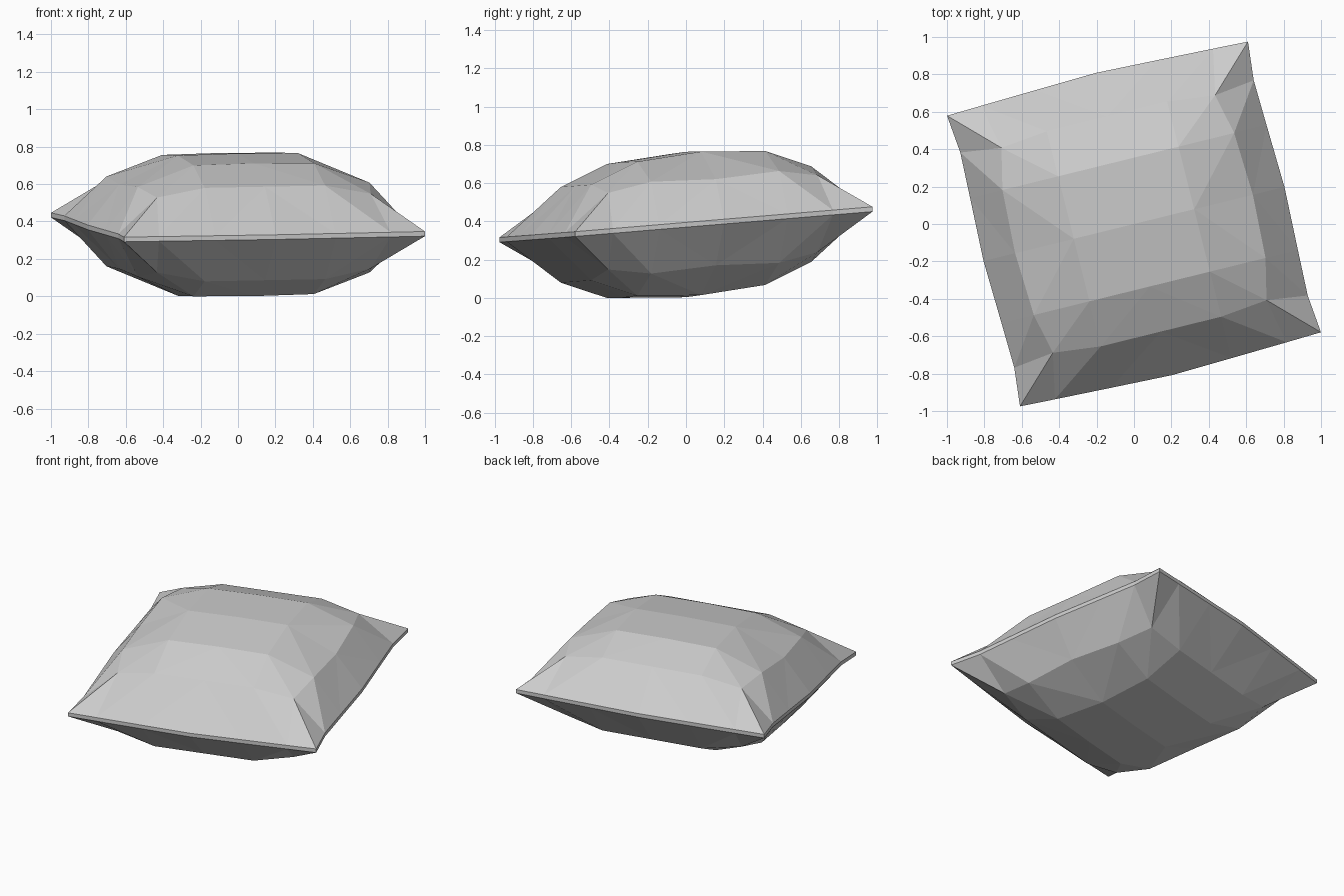
import bpy, bmesh

if "Cube" in bpy.data.objects:
    bpy.data.objects.remove(bpy.data.objects["Cube"])

# Pillow coordinates: u runs along the front edge, v runs front to back
GRID_U = [0, 0.4, 0.77, 1]
GRID_V = [0, 0.43, 0.74, 1]
# Puff height for each |v| step (rows) and |u| step (columns)
PUFF = [[0.38, 0.375, 0.225, 0],
        [0.355, 0.35, 0.24, 0],
        [0.25, 0.25, 0.2, 0],
        [0, 0, 0, 0]]
SEAM_HALF = 0.0125


def sign(n):
    return (n > 0) - (n < 0)


def point(i, j, side):
    a, b = abs(i), abs(j)
    u, v = GRID_U[a], GRID_V[b]
    if a == 2 and b == 2:
        u, v = 0.71, 0.705            # rounded puff corner
    if a == 3 and b in (1, 2):
        u, v = 0.985 if b == 1 else 0.975, v   # sides pulled in near corners
    if b == 3 and a < 3:
        v = (1.04, 1.025, 1.01)[a]    # front and back edges bow out
    if b == 0 and a == 2:
        u = 0.79
    u, v = u * sign(i), v * sign(j)
    x = 0.8045 * u - 0.195 * v
    y = 0.198 * u + 0.777 * v
    seam = 0.39 + 0.015 * u + 0.065 * v
    return (x, y, seam + side * max(PUFF[b][a], SEAM_HALF))


bm = bmesh.new()
steps = range(-3, 4)
layers = {s: {(i, j): bm.verts.new(point(i, j, s)) for i in steps for j in steps}
          for s in (1, -1)}

# Puffed top and underside, with ridges running into the four corners
for s, vs in layers.items():
    for i in range(-3, 3):
        for j in range(-3, 3):
            q = [vs[i, j], vs[i + 1, j], vs[i + 1, j + 1], vs[i, j + 1]]
            if (i < 0) != (j < 0):
                q = q[1:] + q[:1]
            for tri in ((q[0], q[1], q[2]), (q[0], q[2], q[3])):
                bm.faces.new(tri if s > 0 else tri[::-1])

# Narrow seam band around the rim
rim = ([(i, -3) for i in range(-3, 3)] + [(3, j) for j in range(-3, 3)]
       + [(i, 3) for i in range(3, -3, -1)] + [(-3, j) for j in range(3, -3, -1)])
for k, a in enumerate(rim):
    b = rim[(k + 1) % len(rim)]
    bm.faces.new((layers[-1][a], layers[-1][b], layers[1][b], layers[1][a]))

bmesh.ops.recalc_face_normals(bm, faces=bm.faces)

# Stand the pillow on the ground
low = min(v.co.z for v in bm.verts)
bmesh.ops.translate(bm, vec=(0, 0, -low), verts=bm.verts)

mesh = bpy.data.meshes.new("pillow")
bm.to_mesh(mesh)
bm.free()
bpy.context.collection.objects.link(bpy.data.objects.new("pillow", mesh))
